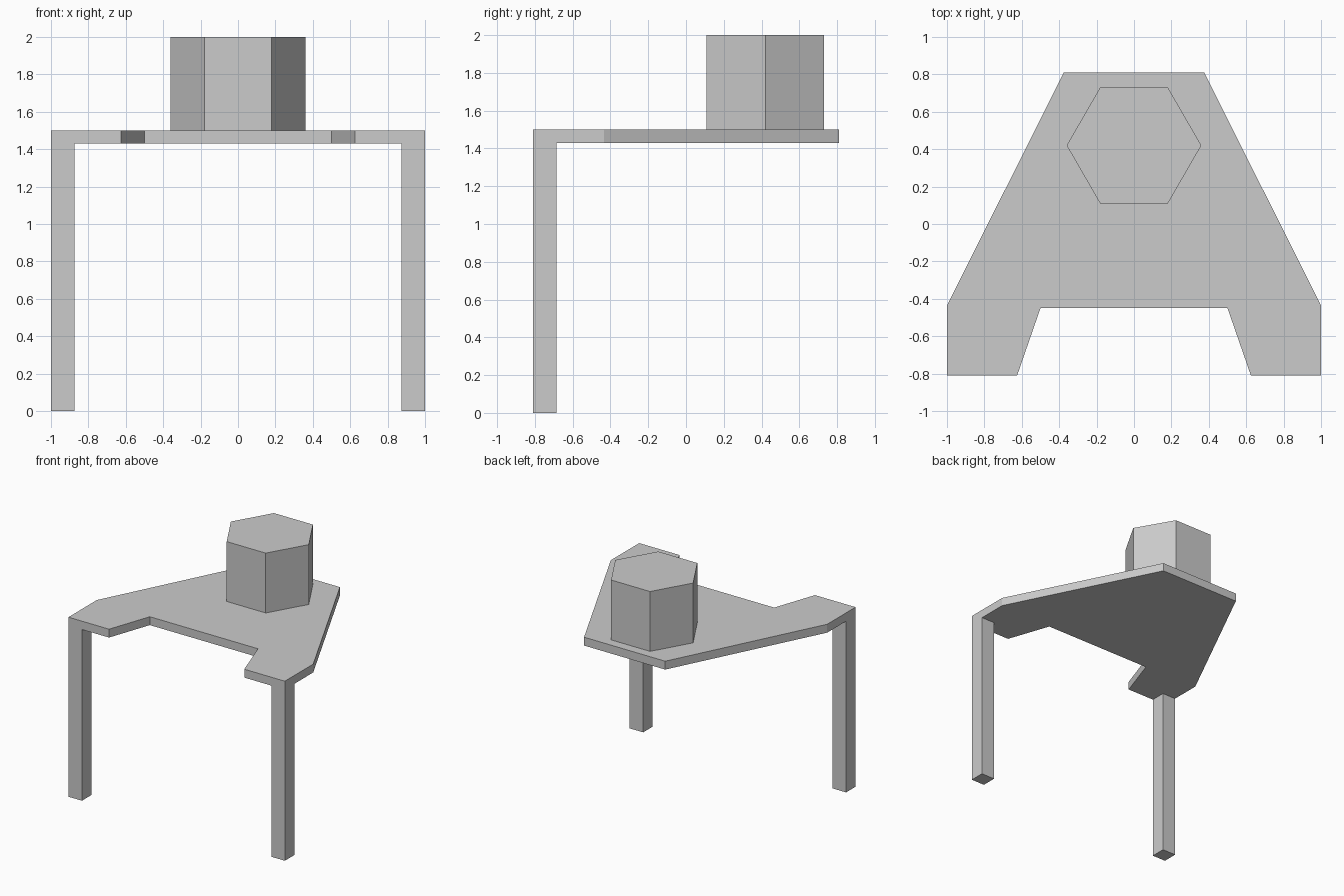
import bpy
import bmesh
import math

cube = bpy.data.objects.get("Cube")
if cube:
    bpy.data.objects.remove(cube, do_unlink=True)

grey = bpy.data.materials.new("light_grey")
grey.use_nodes = True
colour = (0.6, 0.6, 0.6, 1)
grey.diffuse_color = colour
grey.node_tree.nodes["Principled BSDF"].inputs["Base Color"].default_value = colour


def prism(name, outline, bottom, top):
    """Extrude a flat outline between two heights."""
    bm = bmesh.new()
    base = bm.faces.new([bm.verts.new((x, y, bottom)) for x, y in outline])
    result = bmesh.ops.extrude_face_region(bm, geom=[base], use_keep_orig=True)
    raised = [v for v in result["geom"] if isinstance(v, bmesh.types.BMVert)]
    bmesh.ops.translate(bm, verts=raised, vec=(0, 0, top - bottom))
    bmesh.ops.recalc_face_normals(bm, faces=bm.faces[:])
    mesh = bpy.data.meshes.new(name)
    bm.to_mesh(mesh)
    bm.free()
    mesh.materials.append(grey)
    obj = bpy.data.objects.new(name, mesh)
    bpy.context.collection.objects.link(obj)
    return obj


half_depth = 0.81
plate_bottom, plate_top = 1.43, 1.5

# Tapered plate with a notch between its front corners
half = [(0.5, -0.45), (0.625, -half_depth), (1, -half_depth),
        (1, -0.435), (0.375, half_depth)]
prism("plate", half + [(-x, y) for x, y in reversed(half)], plate_bottom, plate_top)

# Square legs under the front corners
leg = 0.125
for side, name in ((1, "left_leg"), (-1, "right_leg")):
    outer, inner = side, side * (1 - leg)
    back = -half_depth + leg
    prism(name, [(outer, -half_depth), (outer, back), (inner, back),
                 (inner, -half_depth)], 0, plate_bottom)

# Hexagonal block at the back
radius = 0.36
hexagon = [(radius * math.cos(i * math.pi / 3),
            0.42 + radius * math.sin(i * math.pi / 3)) for i in range(6)]
prism("hexagonal_block", hexagon, plate_top, 2)
